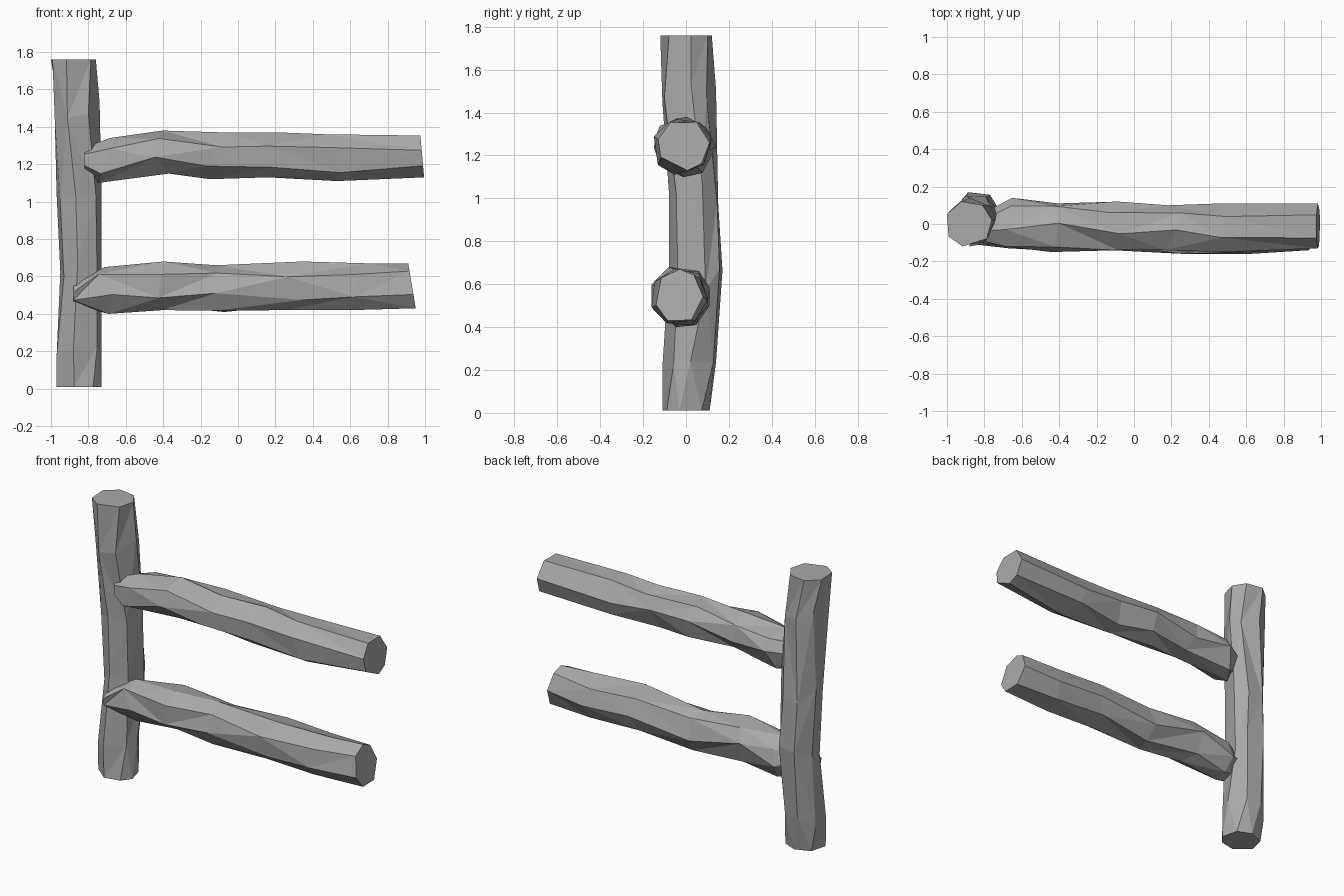
import bpy, bmesh, math, random
from mathutils import Vector

cube = bpy.data.objects.get("Cube")
if cube:
    bpy.data.objects.remove(cube, do_unlink=True)

grey = bpy.data.materials.new("weathered_grey")
grey.use_nodes = True
colour = (0.4, 0.4, 0.4, 1)
grey.diffuse_color = colour
grey.node_tree.nodes["Principled BSDF"].inputs["Base Color"].default_value = colour

SIDES = 7


def fit(values, low, high):
    """Stretch values so they span low to high."""
    a, b = min(values), max(values)
    return [low + (v - a) / (b - a) * (high - low) for v in values]


def log(name, sections, place, seed, wobble, tilt=0.0):
    """Rough-hewn log; sections are (along, u low, u high, v low, v high)."""
    rng = random.Random(seed)
    bm = bmesh.new()
    rings = []
    for i, (along, u0, u1, v0, v1) in enumerate(sections):
        end = i in (0, len(sections) - 1)
        turn = rng.uniform(-0.25, 0.25)
        angles = [math.tau * (k + rng.uniform(-0.2, 0.2)) / SIDES + turn for k in range(SIDES)]
        us = fit([math.cos(a) for a in angles], u0, u1)
        vs = fit([math.sin(a) for a in angles], v0, v1)
        ring = []
        for u, v in zip(us, vs):
            shift = 0 if end else rng.uniform(-wobble, wobble)
            if i == len(sections) - 1:
                shift = -tilt * (v - v0) / (v1 - v0)
            ring.append(bm.verts.new(place(along + shift, u, v)))
        rings.append(ring)
    # Side facets, split along either diagonal like carved wood
    for low, high in zip(rings, rings[1:]):
        for k in range(SIDES):
            n = (k + 1) % SIDES
            a, b, c, d = low[k], low[n], high[n], high[k]
            if rng.random() < 0.5:
                bm.faces.new((a, b, c))
                bm.faces.new((a, c, d))
            else:
                bm.faces.new((a, b, d))
                bm.faces.new((b, c, d))
    bm.faces.new(rings[0][::-1])
    bm.faces.new(rings[-1])
    bmesh.ops.recalc_face_normals(bm, faces=bm.faces)
    mesh = bpy.data.meshes.new(name)
    bm.to_mesh(mesh)
    bm.free()
    mesh.materials.append(grey)
    obj = bpy.data.objects.new(name, mesh)
    bpy.context.collection.objects.link(obj)
    return obj


def upright(along, u, v):
    return Vector((u, v, along))


def sideways(along, u, v):
    return Vector((along, u, v))


# Upright post
log("post", [
    (0.01, -0.97, -0.73, -0.11, 0.11),
    (0.20, -0.97, -0.73, -0.11, 0.14),
    (0.62, -0.95, -0.73, -0.08, 0.17),
    (1.03, -0.97, -0.73, -0.08, 0.15),
    (1.50, -0.98, -0.74, -0.11, 0.14),
    (1.76, -1.00, -0.76, -0.12, 0.12),
], upright, 4, 0.06)

# Upper rail
log("upper_rail", [
    (-0.82, -0.09, 0.05, 1.16, 1.29),
    (-0.70, -0.12, 0.14, 1.10, 1.34),
    (-0.42, -0.15, 0.11, 1.15, 1.38),
    (-0.12, -0.14, 0.12, 1.12, 1.37),
    (0.20, -0.14, 0.10, 1.13, 1.37),
    (0.50, -0.15, 0.11, 1.11, 1.36),
    (0.995, -0.13, 0.11, 1.13, 1.355),
], sideways, 11, 0.05, 0.02)

# Lower rail
log("lower_rail", [
    (-0.88, -0.12, 0.04, 0.45, 0.56),
    (-0.70, -0.13, 0.11, 0.40, 0.65),
    (-0.42, -0.15, 0.11, 0.42, 0.68),
    (-0.10, -0.14, 0.10, 0.41, 0.66),
    (0.30, -0.16, 0.10, 0.42, 0.68),
    (0.65, -0.16, 0.10, 0.42, 0.67),
    (0.95, -0.14, 0.08, 0.43, 0.67),
], sideways, 23, 0.05, 0.04)
